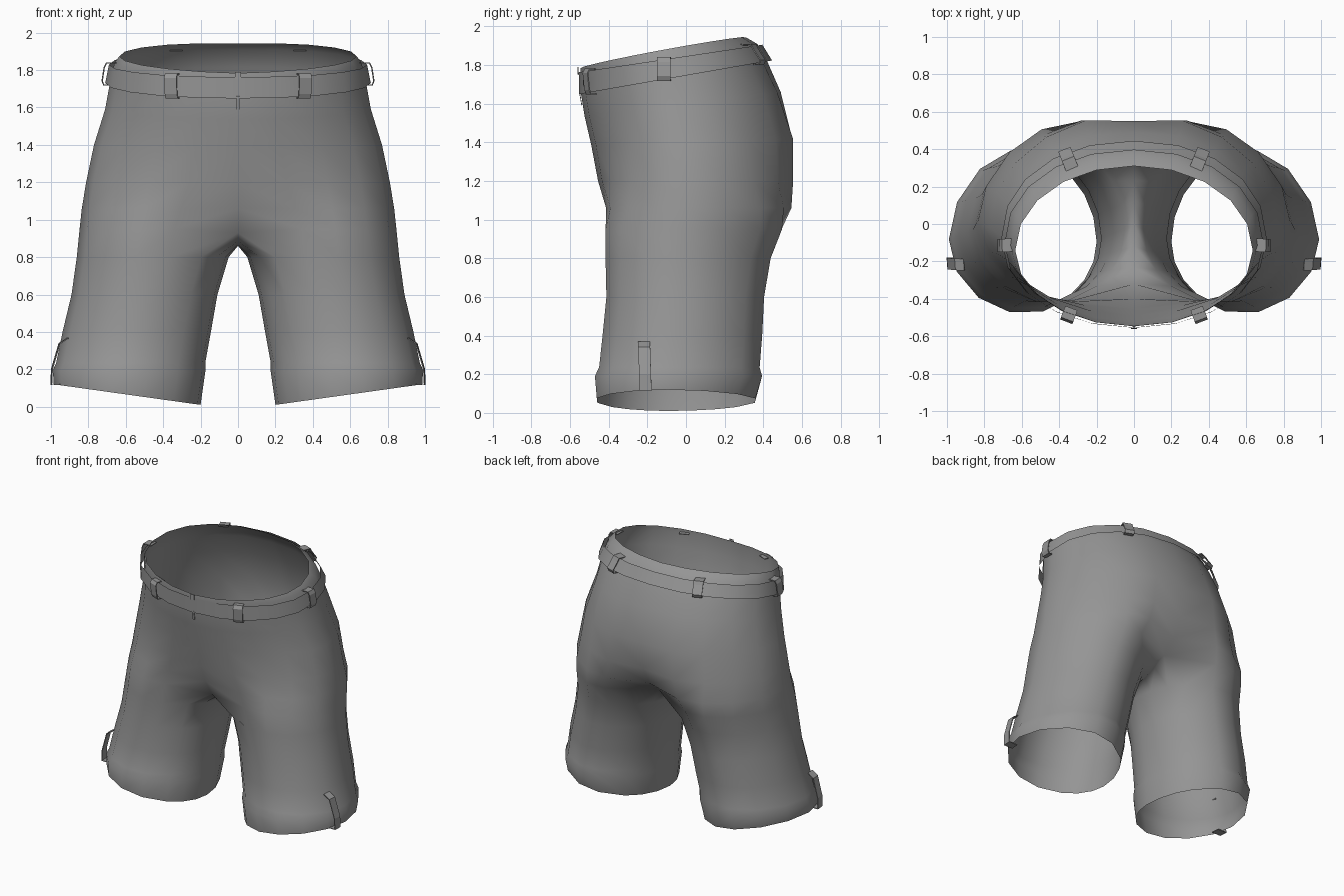
import bpy
import math
from mathutils import Vector

if "Cube" in bpy.data.objects:
    bpy.data.objects.remove(bpy.data.objects["Cube"])

M, K = 11, 5  # columns on the outer half, columns on the inner thigh

cloth = bpy.data.materials.new("grey_cloth")
cloth.diffuse_color = (0.30, 0.30, 0.30, 1)
cloth.use_nodes = True
cloth.node_tree.nodes["Principled BSDF"].inputs["Base Color"].default_value = cloth.diffuse_color


def spow(v, e):
    return math.copysign(abs(v) ** e, v)


def trunk_point(t, w, yf, yb, z0, slope, ef, eb, bump=0, arch=0):
    """Half waist outline: t = 0 at front centre, pi at back centre."""
    e = ef if t <= math.pi / 2 else eb
    c = (yf + yb) / 2 - (0.05 if bump else 0.025)
    r = c - yf if t <= math.pi / 2 else yb - c
    x = w * spow(max(math.sin(t), 0), e) if 0.001 < t < math.pi - 0.001 else 0
    y = c - r * spow(math.cos(t), e)
    z = z0 + slope * y + arch * math.sin(t)
    if t > math.pi / 2:  # seat fullness on each side
        y += bump * math.exp(-((x - 0.34) / 0.13) ** 2)
    return Vector((x, y, z))


def leg_point(deg, x0, x1, yf, yb, z0, slope, taper=1.08):
    """Leg outline around its own centre: 0 = front, 90 = outside."""
    a = math.radians(deg)
    s, c = math.sin(a), math.cos(a)
    cx, rx = (x0 + x1) / 2, (x1 - x0) / 2
    cy = (yf + yb) / 2 - 0.045
    ry = cy - yf if c > 0 else yb - cy
    e = taper if s > 0 and c < 0 else 1.02
    dx = rx * spow(s, e)
    return Vector((cx + dx, cy - ry * spow(c, e), z0 + slope * dx))


def outer_angle(j):
    return -40 + 260 * j / (M - 1)


def inner_angle(k):
    return 220 + 100 * (k + 1) / (K + 1)


def make(name, verts, faces, smooth=True, mirror=True, thick=0):
    me = bpy.data.meshes.new(name)
    me.from_pydata([tuple(v) for v in verts], [], faces)
    me.materials.append(cloth)
    for p in me.polygons:
        p.use_smooth = smooth
    ob = bpy.data.objects.new(name, me)
    bpy.context.collection.objects.link(ob)
    if mirror:
        mod = ob.modifiers.new("mirror", 'MIRROR')
        mod.use_clip = True
        mod.merge_threshold = 0.0005
    if thick:
        mod = ob.modifiers.new("thickness", 'SOLIDIFY')
        mod.thickness = thick
        mod.offset = -1
    return ob


def ribbon(name, path, side, width, mirror=True, thick=0.006):
    """Flat strip swept along a path, widened along the side direction."""
    verts, faces = [], []
    for p in path:
        verts += [p - side * width / 2, p + side * width / 2]
    for i in range(len(path) - 1):
        a = 2 * i
        faces.append((a, a + 2, a + 3, a + 1))
    return make(name, verts, faces, False, mirror, thick)


# Trunk rings: half width, front y, back y, z at y=0, slope,
# front and back roundness, seat fullness, arch; then leg blend
trunk = [
    ((0.635, -0.545, 0.31, 1.885, 0.186, 1.0, 0.98, 0, 0.015), 0),
    ((0.66, -0.547, 0.37, 1.848, 0.16, 1.0, 0.95, 0, 0.01), 0),
    ((0.685, -0.543, 0.42, 1.745, 0.175, 1.04, 0.94), 0),
    ((0.71, -0.525, 0.49, 1.60, 0.12, 1.06, 0.93, 0.015), 0),
    ((0.77, -0.49, 0.55, 1.40, 0.03, 1.05, 0.93, 0.045), 0),
    ((0.812, -0.455, 0.545, 1.20, 0, 1.02, 0.94, 0.055), 0.2),
    ((0.835, -0.43, 0.55, 1.06, 0, 0.98, 0.96, 0.05), 0.6),
]
centre_y = {5: (-0.455, 0.52), 6: (-0.40, 0.445)}
# Leg rings: inner x, outer x, front y, back y, z, slope across x, back taper
legs = [
    (0.05, 0.862, -0.425, 0.45, 0.80, 0, 1.15),
    (0.11, 0.89, -0.42, 0.415, 0.60, 0, 1.1),
    (0.145, 0.938, -0.44, 0.405, 0.40, 0),
    (0.175, 0.972, -0.458, 0.392, 0.235, 0),
    (0.175, 0.99, -0.48, 0.405, 0.19, 0.01),
    (0.20, 0.985, -0.47, 0.37, 0.065, 0.14),
]
# Seam under the crotch, back to front (y, z)
seam = [(0.23, 0.91), (0.12, 0.875), (0, 0.86), (-0.12, 0.865), (-0.23, 0.885)]

verts, faces = [], []
for i, (ring, blend) in enumerate(trunk):
    w, yf, yb, z0 = ring[:4]
    for j in range(M):
        p = trunk_point(math.pi * j / (M - 1), *ring)
        q = leg_point(outer_angle(j), 0.02, w, yf, yb, z0, 0, 1.2)
        p = p.lerp(q, blend)
        if j in (0, M - 1):
            p.x = 0
            if i in centre_y:
                p.y = centre_y[i][0 if j == 0 else 1]
        verts.append(p)

# Crotch ring: outer thigh columns plus the seam on the centre line
crotch_start = len(verts)
for j in range(M):
    p = leg_point(outer_angle(j), 0.03, 0.847, -0.425, 0.51, 0.95, 0, 1.2)
    if j == 0:
        p = Vector((0, -0.32, 0.93))
    elif j == M - 1:
        p = Vector((0, 0.33, 0.965))
    verts.append(p)
verts += [Vector((0, y, z)) for y, z in seam]

# Leg rings
for ring in legs:
    verts += [leg_point(outer_angle(j), *ring) for j in range(M)]
    verts += [leg_point(inner_angle(k), *ring) for k in range(K)]

for i in range(len(trunk)):
    for j in range(M - 1):
        a, b = i * M + j, (i + 1) * M + j
        faces.append((a, b, b + 1, a + 1))
N = M + K
for i in range(len(legs)):
    for j in range(N):
        a, b = crotch_start + i * N, crotch_start + (i + 1) * N
        n = (j + 1) % N
        faces.append((a + j, b + j, b + n, a + n))
make("shorts_body", verts, faces)

# Waist belt
BELT_TOP = (0.69, -0.555, 0.395, 1.845, 0.15, 0.97, 0.95)
BELT_LOW = (0.71, -0.553, 0.445, 1.745, 0.175, 0.97, 0.94)
S = 10
bv = [trunk_point(math.pi * j / S, *r) for r in (BELT_TOP, BELT_LOW) for j in range(S + 1)]
bf = [(j, j + S + 1, j + S + 2, j + 1) for j in range(S)]
make("waist_belt", bv, bf)

# Belt loops, one set mirrored to the other side
for name, deg in (("front_loop", 30), ("side_loop", 89), ("back_loop", 151)):
    t = math.radians(deg)
    up, low = trunk_point(t, *BELT_TOP), trunk_point(t, *BELT_LOW)
    d = trunk_point(t + 0.06, *BELT_LOW) - trunk_point(t - 0.06, *BELT_LOW)
    side = Vector((d.x, d.y, 0)).normalized()
    out = Vector((side.y, -side.x, 0))
    low -= side * (low - up).dot(side)
    lift = Vector((0, 0, 0.012))
    ribbon(name, [up - out * 0.05 + lift, up + out * 0.015 + lift, up + out * 0.028 - lift,
                  low + out * 0.02 + lift, low + out * 0.01 - lift, low - out * 0.02 - lift],
           side, 0.07)

# Straps over the outer cuffs
cuff = [(0.91, 0.37), (0.957, 0.34), (0.998, 0.20), (1.0, 0.115), (0.925, 0.115)]
ribbon("cuff_strap", [Vector((x, -0.215 + 0.03 * (0.3 - z), z)) for x, z in cuff],
       Vector((0.08, 1, 0)).normalized(), 0.062)

# Fly stitch and waist button tab
ribbon("fly_stitch", [Vector((0, -0.553, 1.66)), Vector((0, -0.541, 1.59))],
       Vector((1, 0, 0)), 0.018, False, 0.004)
ribbon("button_tab", [Vector((0, -0.560, 1.79)), Vector((0, -0.561, 1.75))],
       Vector((1, 0, 0)), 0.032, False, 0.004)
